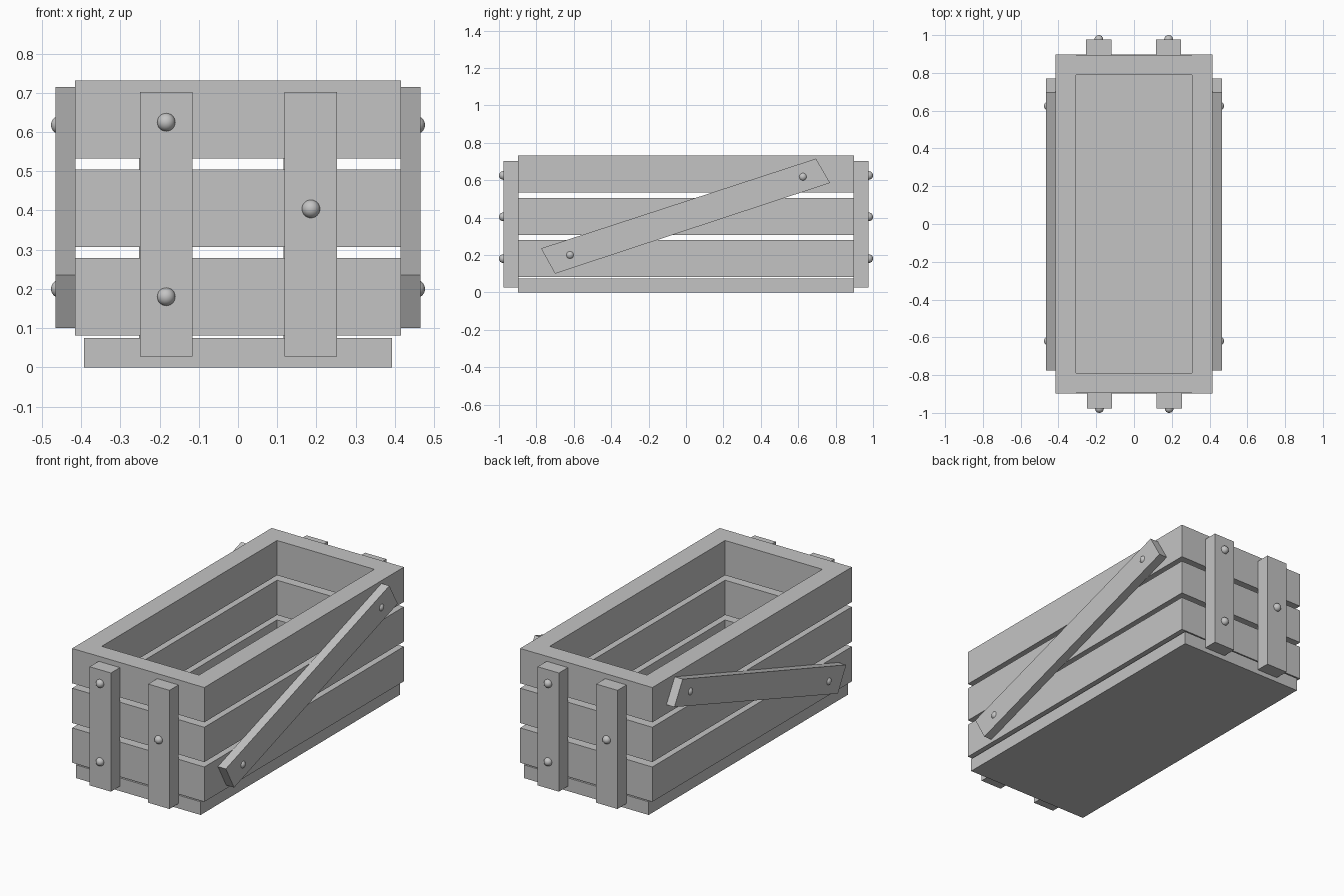
import bpy, bmesh
from mathutils import Vector

cube = bpy.data.objects.get("Cube")
if cube:
    bpy.data.objects.remove(cube, do_unlink=True)

GREY = (0.55, 0.55, 0.55, 1)
grey = bpy.data.materials.new("plain grey")
grey.use_nodes = True
grey.diffuse_color = GREY
grey.node_tree.nodes["Principled BSDF"].inputs["Base Color"].default_value = GREY


def finish(name, bm, smooth=False):
    bmesh.ops.recalc_face_normals(bm, faces=bm.faces[:])
    for f in bm.faces:
        f.smooth = smooth
    mesh = bpy.data.meshes.new(name)
    bm.to_mesh(mesh)
    bm.free()
    mesh.materials.append(grey)
    obj = bpy.data.objects.new(name, mesh)
    bpy.context.collection.objects.link(obj)


def board(name, x, y, z):
    """Box spanning the given (low, high) ranges."""
    bm = bmesh.ops and bmesh.new()
    bmesh.ops.create_cube(bm, size=1)
    for v in bm.verts:
        v.co = Vector([(lo + hi) / 2 + c * (hi - lo)
                       for c, (lo, hi) in zip(v.co, (x, y, z))])
    finish(name, bm)


def bolt(name, centre):
    bm = bmesh.new()
    bmesh.ops.create_uvsphere(bm, u_segments=24, v_segments=16, radius=0.023)
    bmesh.ops.translate(bm, verts=bm.verts, vec=centre)
    finish(name, bm, True)


def brace(name, side):
    """Slanted plank with angled ends, rising towards the back."""
    profile = [(-0.775, 0.235), (-0.70, 0.10), (0.77, 0.585), (0.695, 0.715)]
    bm = bmesh.new()
    face = bm.faces.new([bm.verts.new((side * 0.415, y, z)) for y, z in profile])
    ext = bmesh.ops.extrude_face_region(bm, geom=[face], use_keep_orig=True)
    verts = [g for g in ext["geom"] if isinstance(g, bmesh.types.BMVert)]
    bmesh.ops.translate(bm, verts=verts, vec=(side * 0.051, 0, 0))
    finish(name, bm)


def span(a, b, side):
    return tuple(sorted((a * side, b * side)))


# Floor
board("floor", (-0.393, 0.393), (-0.897, 0.897), (0, 0.075))

# Slatted walls
for row in range(3):
    z = (0.081 + row * 0.226, 0.279 + row * 0.226)
    for side, label in ((1, "left"), (-1, "right")):
        board(f"{label}_slat_{row}", span(0.306, 0.416, side), (-0.897, 0.897), z)
    for side, label in ((1, "back"), (-1, "front")):
        board(f"{label}_slat_{row}", (-0.306, 0.306), span(0.788, 0.896, side), z)

# Upright battens with bolts, the back turned half round from the front
for side, label in ((1, "back"), (-1, "front")):
    for x, heights in ((0.183, (0.18, 0.625)), (-0.186, (0.404,))):
        cx = x * side
        board(f"{label}_batten", (cx - 0.067, cx + 0.067),
              span(0.896, 0.977, side), (0.027, 0.702))
        for z in heights:
            bolt(f"{label}_bolt", (cx, side * 0.977, z))

# Diagonal braces with bolts
for side, label in ((1, "left"), (-1, "right")):
    brace(f"{label}_brace", side)
    for y, z in ((-0.62, 0.2), (0.625, 0.618)):
        bolt(f"{label}_brace_bolt", (side * 0.454, y, z))
